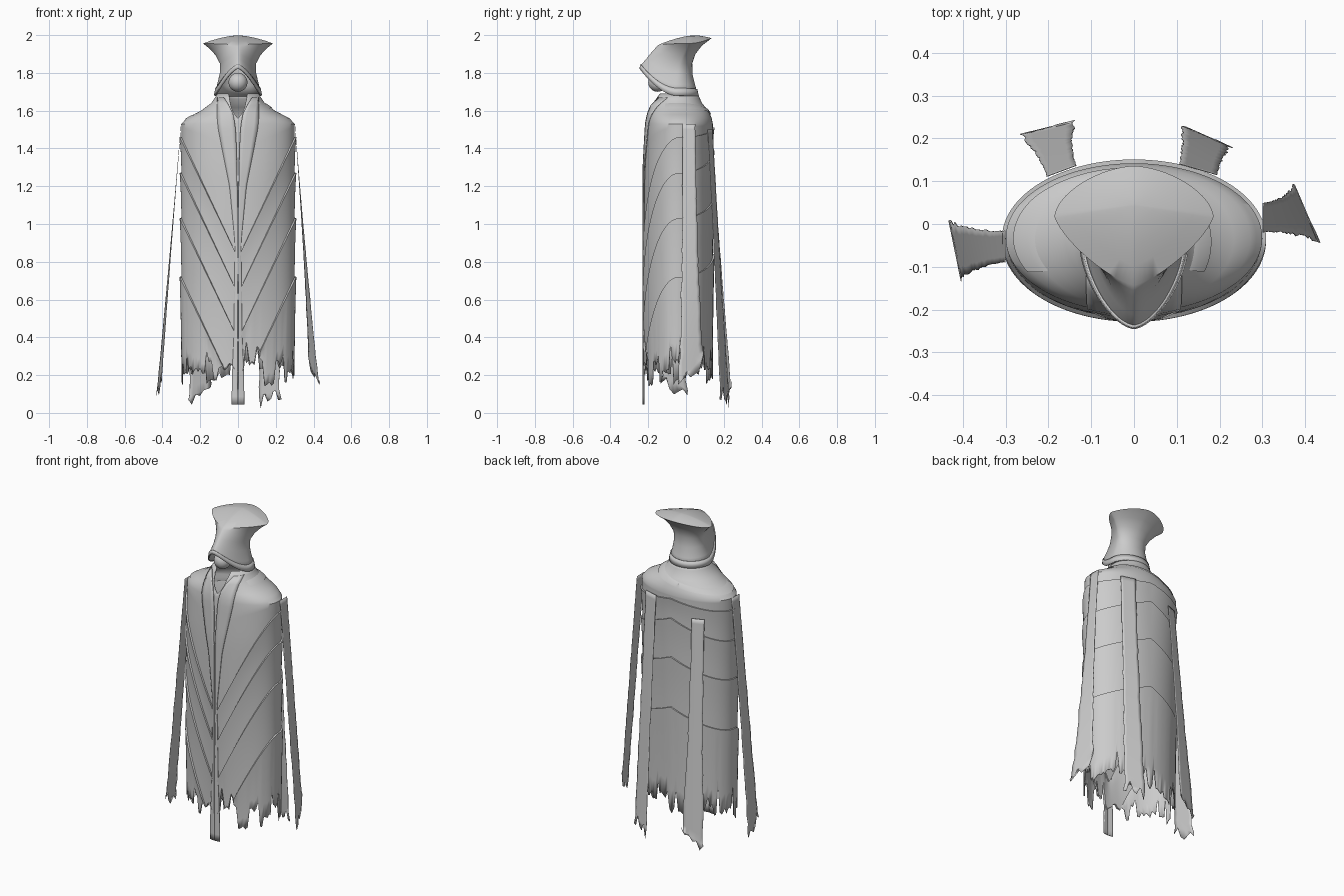
import bpy, math, random
from mathutils import Vector

if "Cube" in bpy.data.objects:
    bpy.data.objects.remove(bpy.data.objects["Cube"])

random.seed(7)


def build(name, verts, faces, thick=0.0, angle=35, mirror=False):
    me = bpy.data.meshes.new(name)
    me.from_pydata(verts, [], faces)
    ob = bpy.data.objects.new(name, me)
    bpy.context.collection.objects.link(ob)
    bpy.ops.object.select_all(action='DESELECT')
    ob.select_set(True)
    bpy.context.view_layer.objects.active = ob
    bpy.ops.object.mode_set(mode='EDIT')
    bpy.ops.mesh.select_all(action='SELECT')
    bpy.ops.mesh.remove_doubles(threshold=0.0004)
    bpy.ops.mesh.normals_make_consistent(inside=False)
    bpy.ops.object.mode_set(mode='OBJECT')
    bpy.ops.object.shade_smooth_by_angle(angle=math.radians(angle))
    if mirror:
        ob.modifiers.new("mirror", 'MIRROR')
    if thick:
        m = ob.modifiers.new("thickness", 'SOLIDIFY')
        m.thickness, m.offset = thick, -1
    return ob


def grid_faces(rows, cols, closed):
    last = cols if closed else cols - 1
    return [(r * cols + c, r * cols + (c + 1) % cols,
             (r + 1) * cols + (c + 1) % cols, (r + 1) * cols + c)
            for r in range(rows - 1) for c in range(last)]


def lerp_table(table, z):
    for a, b in zip(table, table[1:]):
        if z <= b[0]:
            t = max(0, (z - a[0]) / (b[0] - a[0]))
            return [p + (q - p) * t for p, q in zip(a[1:], b[1:])]
    return table[-1][1:]


# cloak outline: height, half width, front y, back y
PROFILE = [(0, .300, -.220, .142), (1.3, .300, -.219, .142), (1.53, .300, -.207, .142),
           (1.56, .272, -.202, .136), (1.60, .195, -.193, .118),
           (1.64, .142, -.180, .085), (1.69, .108, -.150, .062)]


def cloak_point(a, z, off=0.0):
    rx, yf, yb = lerp_table(PROFILE, z)
    yc, ry = (yf + yb) / 2, (yb - yf) / 2
    return ((rx + off) * math.sin(a), yc - (ry + off) * math.cos(a), z)


def front_y(x, z):
    rx, yf, yb = lerp_table(PROFILE, z)
    return (yf + yb) / 2 - (yb - yf) / 2 * math.sqrt(max(0, 1 - (x / rx) ** 2))


# cloak: wrapped layers with diagonal seams and a torn hem
COLS = 128
hem = []
while len(hem) < COLS:
    base = random.choice([.16, .2, .22, .24, .27])
    hem += [base + random.uniform(-.02, .02) for _ in range(random.randint(2, 5))]
    if random.random() < .45:
        hem.append(random.uniform(.3, .42))
hem = hem[:COLS]
SEAMS = [.72, 1.03, 1.27, 1.46]
columns = []
for c in range(COLS):
    a = 2 * math.pi * c / COLS
    away = min(a, 2 * math.pi - a)
    inner = 1 - abs(math.sin(a))
    levels = [hem[c]]
    for s in SEAMS:
        drop = -.64 * inner if math.cos(a) > 0 else (.05 if s > 1.4 else .12) * inner
        levels.append(max(s + drop, hem[c]))
    levels.append(1.53)
    col = []
    for i, (lo, hi) in enumerate(zip(levels, levels[1:])):
        seam = i < len(SEAMS)
        for k in range(6):
            t = k / 5
            col.append((lo + (hi - lo) * t, .009 * t * t if seam else 0))
    for z in (1.545, 1.56, 1.58, 1.6, 1.62, 1.64, 1.665, 1.69):
        col.append((min(z, 1.56 + .28 * away), 0))
    columns.append([cloak_point(a, z, o) for z, o in col])
rows = len(columns[0])
build("cloak", [columns[c][r] for r in range(rows) for c in range(COLS)],
      grid_faces(rows, COLS, True), .005)

# lapels running down into the long front tails: height, inner x, outer x
LAPEL = [(.045, .001, .034), (.2, .002, .032), (.4, .002, .022), (.9, .003, .016),
         (1.2, .004, .045), (1.4, .008, .085), (1.52, .014, .108),
         (1.6, .03, .112), (1.67, .075, .112)]
verts, n = [], 40
for i in range(n):
    z = .045 + (1.67 - .045) * i / (n - 1)
    xi, xo = lerp_table(LAPEL, z)
    for k in range(5):
        x = xi + (xo - xi) * k / 4
        verts.append((x, front_y(x, z) - .011 + .004 * k / 4, z))
build("front_lapels", verts, grid_faces(n, 5, False), .005, mirror=True)


# shoulder seam ridge over the upper back
def ring(name, z_of, off, h):
    vs = []
    for dz, o in ((0, off), (h, off), (h + .006, 0)):
        for c in range(64):
            a = math.pi * (.35 + 1.3 * c / 63)
            vs.append(cloak_point(a, z_of(a) + dz, o))
    build(name, vs, grid_faces(3, 64, False))


ring("shoulder_fold", lambda a: 1.585 + .03 * math.sin(a), .006, .02)


# torn hanging strips: two corners at the top, two at the bottom
def strip(name, tl, tr, bl, br):
    tl, tr, bl, br = map(Vector, (tl, tr, bl, br))
    n, m, vs = 34, 7, []
    ends = [random.uniform(-.07, .02) for _ in range(m)]
    for i in range(n):
        t = i / (n - 1)
        # the strip stays narrow, then spreads near the hem
        s = t ** 2.2
        mid = (tl + tr) / 2 + ((bl + br) / 2 - (tl + tr) / 2) * t ** 1.1
        half = (tr - tl) / 2 + ((br - bl) / 2 - (tr - tl) / 2) * s
        jl, jr = (random.uniform(-.02, .14) * (.3 + t) for _ in range(2))
        for k in range(m):
            u = -1 + jl + (2 - jl - jr) * k / (m - 1)
            p = mid + half * u
            if i == n - 1:
                p.z -= ends[k]
            vs.append(p)
    build(name, vs, grid_faces(n, m, False), .002)


strip("side_strip_left", (-.302, -.09, 1.53), (-.302, -.015, 1.53),
      (-.405, -.135, .16), (-.435, .012, .07))
strip("side_strip_right", (.302, -.02, 1.53), (.302, .05, 1.53),
      (.435, -.045, .10), (.375, .095, .26))
strip("back_strip_left", (-.205, .112, 1.42), (-.135, .138, 1.42),
      (-.27, .21, .03), (-.135, .243, .10))
strip("back_strip_right", (.105, .142, 1.5), (.195, .116, 1.5),
      (.11, .233, .04), (.23, .18, .08))


# hood: rings given as front y/z, side y/z, back y/z, half width, front and back sharpness
def hood_ring(fy, fz, sy, sz, by, bz, hw, kf, kb, n=64):
    out = []
    for c in range(n):
        a = 2 * math.pi * c / n
        s, co = math.sin(a), math.cos(a)
        k = kf if co > 0 else kb
        x = hw * math.copysign(abs(s) ** k, s)
        w = abs(co) ** k
        y = sy + ((fy if co > 0 else by) - sy) * w
        z = sz + ((fz if co > 0 else bz) - sz) * (w ** 1.8)
        out.append((x, y, z))
    return out


RINGS = [(-.243, 1.825, -.05, 1.685, .064, 1.68, .124, 1.25, 1),
         (-.236, 1.845, -.05, 1.74, .050, 1.73, .110, 1.25, 1),
         (-.212, 1.872, -.04, 1.80, .035, 1.79, .096, 1.25, 1),
         (-.190, 1.900, -.03, 1.85, .033, 1.85, .096, 1.3, 1),
         (-.170, 1.922, -.01, 1.895, .050, 1.90, .120, 1.4, 1.1),
         (-.155, 1.940, .008, 1.93, .085, 1.945, .152, 1.5, 1.2),
         (-.143, 1.950, .018, 1.956, .136, 1.984, .186, 1.5, 1.2)]
verts = [p for r in RINGS for p in hood_ring(*r)]
peak = Vector((0, .045, 1.999))
# crown rings close the top in a soft dome
for t in (.25, .5, .75, .97):
    for p in hood_ring(*RINGS[-1]):
        q = Vector(p).lerp(peak, t)
        q.z = p[2] + (peak.z - p[2]) * (1 - (1 - t) ** 1.6)
        verts.append(q)
faces = grid_faces(len(RINGS) + 4, 64, True)
top = (len(RINGS) + 3) * 64
faces.append(tuple(range(top, top + 64)))
build("hood", verts, faces, .008, 40)

# hood trim: raised band along the opening
band = [(-.246, 1.822, -.05, 1.68, .068, 1.677, .128, 1.25, 1),
        (-.243, 1.845, -.05, 1.72, .060, 1.715, .120, 1.25, 1)]
build("hood_trim", [p for r in band for p in hood_ring(*r)],
      grid_faces(2, 64, True), .008)

# rounded face inside the hood
bpy.ops.mesh.primitive_uv_sphere_add(segments=32, ring_count=16, radius=.05,
                                     location=(0, -.15, 1.75))
bpy.context.object.name = "face_ball"
bpy.ops.object.shade_smooth_by_angle(angle=math.radians(40))
